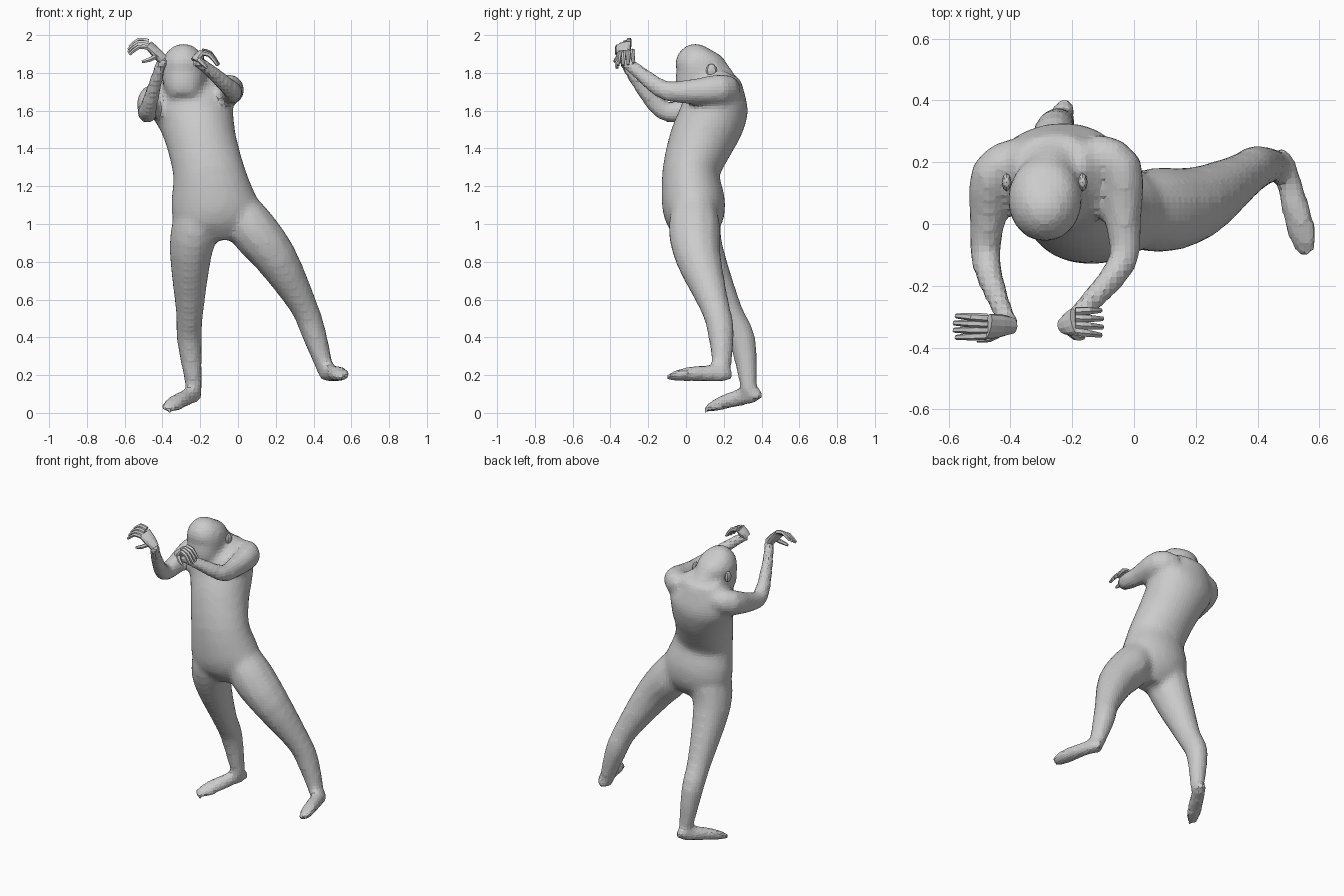
import bpy, bmesh, math
from mathutils import Vector

if "Cube" in bpy.data.objects:
    bpy.data.objects.remove(bpy.data.objects["Cube"])


def catmull(p, q, r, s, t):
    return [0.5 * (2 * b + (c - a) * t + (2 * a - 5 * b + 4 * c - d) * t * t
                   + (3 * b - a - 3 * c + d) * t ** 3) for a, b, c, d in zip(p, q, r, s)]


def loft(bm, pts, ref=(1, 0, 0), sides=12, steps=3):
    """Closed tube through (x, y, z, half width, half depth) sections; ref = width direction."""
    last, secs = len(pts) - 1, []
    for i in range(last):
        ctrl = [pts[max(i - 1, 0)], pts[i], pts[i + 1], pts[min(i + 2, last)]]
        secs += [catmull(*ctrl, k / steps) for k in range(steps)]
    secs.append(pts[last])
    rings = []
    for i, s in enumerate(secs):
        c = Vector(s[:3])
        t = (Vector(secs[min(i + 1, len(secs) - 1)][:3]) - Vector(secs[max(i - 1, 0)][:3])).normalized()
        u = Vector(ref)
        u = (u - t * u.dot(t)).normalized()
        v = t.cross(u)
        angles = [2 * math.pi * (k + 0.5) / sides for k in range(sides)]
        rings.append([bm.verts.new(c + u * s[3] * math.cos(a) + v * s[4] * math.sin(a)) for a in angles])
    for r0, r1 in zip(rings, rings[1:]):
        for k in range(sides):
            j = (k + 1) % sides
            bm.faces.new((r0[k], r0[j], r1[j], r1[k]))
    bm.faces.new(rings[0][::-1])
    bm.faces.new(rings[-1])


def finish(bm, name):
    bmesh.ops.recalc_face_normals(bm, faces=bm.faces[:])
    me = bpy.data.meshes.new(name)
    bm.to_mesh(me)
    bm.free()
    ob = bpy.data.objects.new(name, me)
    bpy.context.collection.objects.link(ob)
    return ob


def part(name, pts, **kw):
    bm = bmesh.new()
    loft(bm, pts, **kw)
    return finish(bm, name)


def limb(name, path, radii, depth=1.0, sides=12):
    return part(name, [(*p, r, r * depth) for p, r in zip(path, radii)], sides=sides)


def foot(name, heel, toe, tilt):
    """Heel-to-toe loft resting on the sole line; profile = (position, half width, half height)."""
    heel, toe = Vector(heel), Vector(toe)
    profile = [(0, .018, .02), (.1, .037, .046), (.4, .043, .046), (.75, .052, .034), (1, .035, .016)]
    return part(name, [(*(heel.lerp(toe, t) + Vector((0, 0, h))), w, h) for t, w, h in profile], ref=tilt)


def hand(name, wrist, knuckle, tip, across):
    """Palm, four arched fingers fanned along the across direction and a thumb."""
    wrist, knuckle, tip = Vector(wrist), Vector(knuckle), Vector(tip)
    bm = bmesh.new()
    across, arch = Vector(across).normalized(), Vector((0, 0, .022))
    loft(bm, [(*wrist, .028, .028), (*wrist.lerp(knuckle, .5), .04, .026), (*knuckle, .044, .017)],
         ref=across, steps=2)
    digits = []
    for i in range(4):
        o = i - 1.5
        end = tip.lerp(knuckle, .06 * abs(o)) + across * o * .027
        base = knuckle + across * o * .022
        digits.append((base, (base + end) / 2 + arch, end))
    base = wrist.lerp(knuckle, .4) - across * .02
    end = knuckle.lerp(tip, .3) - across * .05 - arch * 2.5
    digits.append((base, (base + end) / 2 - across * .01, end))
    for digit in digits:
        loft(bm, [(*p, r, r) for p, r in zip(digit, (.014, .013, .008))], ref=across, sides=6, steps=2)
    return finish(bm, name)


# Torso, leaning sideways and arching back at the shoulders
body = part("body", [
    (-.09, .045, .915, .10, .08), (-.10, .045, 1.0, .22, .145), (-.13, .04, 1.11, .228, .168),
    (-.155, .027, 1.275, .191, .153), (-.193, .08, 1.435, .186, .172), (-.22, .135, 1.55, .20, .178),
    (-.25, .168, 1.66, .218, .166), (-.27, .21, 1.79, .12, .085)], sides=24)

# Neck and bowed head: profile of (y, z, half width, half depth)
neck = limb("neck", [(-.262, .20, 1.68), (-.275, .165, 1.79), (-.285, .11, 1.83)], (.11, .08, .07))
skull = [(.10, 1.94, .025, .03), (.092, 1.92, .077, .093), (.082, 1.87, .114, .135),
         (.073, 1.80, .12, .138), (.025, 1.72, .10, .095), (0, 1.668, .07, .05)]
head = part("head", [(-.288, *s) for s in skull], sides=16)

# Arms, shoulder to wrist
arm_radii = (.06, .073, .058, .048, .034, .031)
arm_right = limb("arm_right", [(-.14, .235, 1.71), (-.045, .185, 1.715), (-.035, 0, 1.70),
                               (-.04, -.13, 1.715), (-.17, -.28, 1.83), (-.23, -.335, 1.865)], arm_radii, 1.1)
arm_left = limb("arm_left", [(-.36, .225, 1.68), (-.455, .165, 1.66), (-.475, 0, 1.605),
                             (-.477, -.13, 1.605), (-.425, -.28, 1.79), (-.395, -.333, 1.88)], arm_radii, 1.1)

# Legs, hip to ankle
leg_radii = (.11, .131, .115, .075, .067, .041)
leg_right = limb("leg_right", [(0, .045, 1.09), (.075, .045, .975), (.20, .065, .82),
                               (.345, .15, .57), (.40, .185, .425), (.475, .19, .19)], leg_radii, 1.07)
leg_left = limb("leg_left", [(-.21, .04, 1.10), (-.22, .045, 1.0), (-.25, .08, .85),
                             (-.256, .22, .54), (-.257, .30, .38), (-.23, .335, .11)], leg_radii, 1.07)

# Feet
foot_right = foot("foot_right", (.475, .235, .157), (.562, -.1, .172), (1, 0, .3))
foot_left = foot("foot_left", (-.21, .393, .055), (-.382, .10, 0), (1, .5, 0))

# Fuse everything into one skin, relaxed where the limbs meet the torso
for piece in (neck, head, arm_right, arm_left, leg_right, leg_left, foot_right, foot_left, body):
    piece.select_set(True)
bpy.context.view_layer.objects.active = body
bpy.ops.object.join()
skin = body.modifiers.new("skin", 'REMESH')
skin.mode, skin.voxel_size = 'VOXEL', .02
relax = body.modifiers.new("relax", 'SMOOTH')
relax.factor, relax.iterations = .5, 5
for name in ("skin", "relax"):
    bpy.ops.object.modifier_apply(modifier=name)
bpy.ops.object.shade_flat()

# Hands
hand("hand_right", (-.225, -.33, 1.86), (-.19, -.315, 1.91), (-.10, -.32, 1.84), (0, 1, .15))
hand("hand_left", (-.397, -.328, 1.87), (-.475, -.332, 1.95), (-.585, -.332, 1.915), (0, 1, .6))

# Ears
for side, x in (("left", -.412), ("right", -.166)):
    bpy.ops.mesh.primitive_uv_sphere_add(segments=8, ring_count=6, radius=1, location=(x, .135, 1.812))
    ear = bpy.context.object
    ear.name = "ear_" + side
    ear.scale = (.016, .03, .036)
